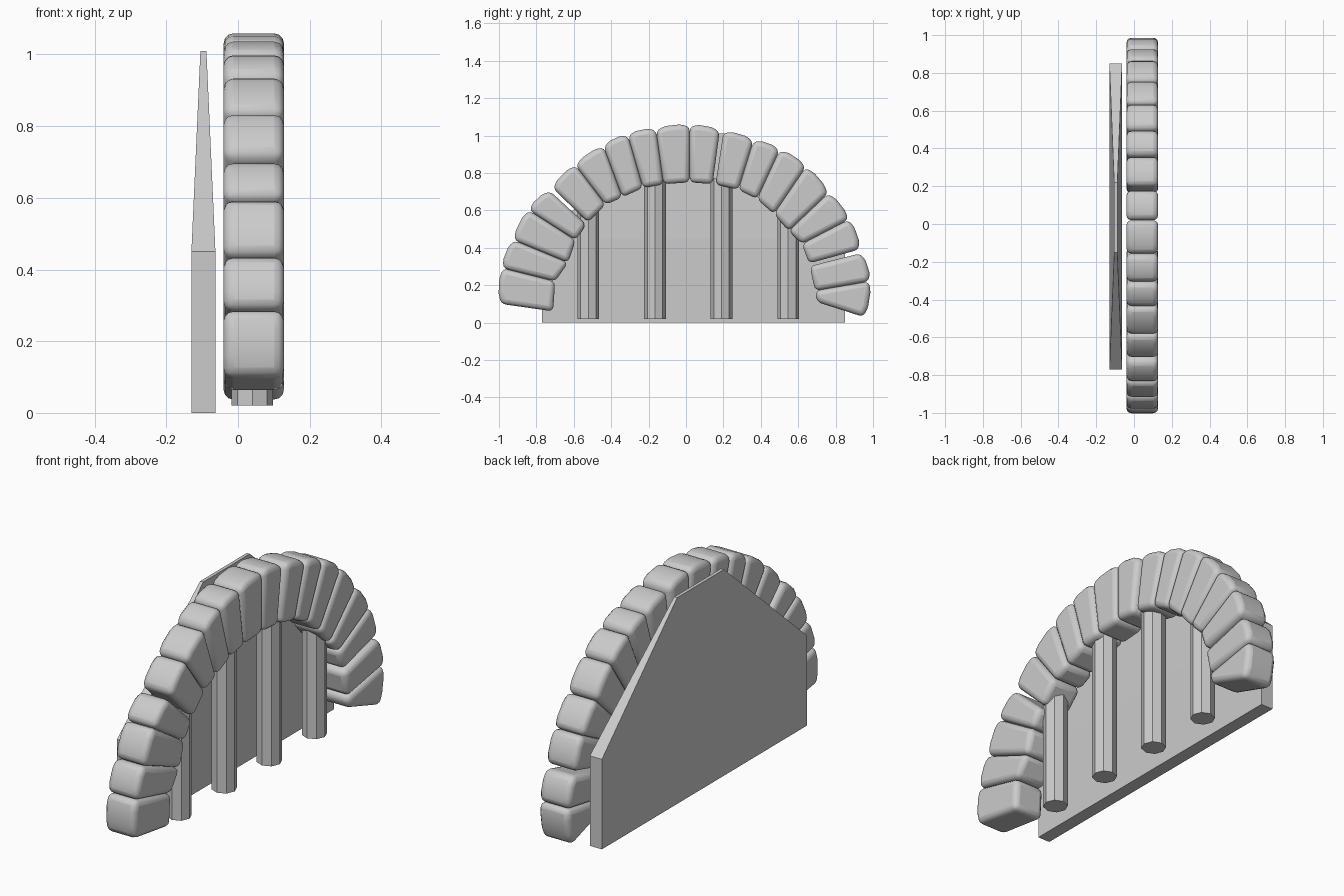
import bpy
import bmesh
from math import pi
from mathutils import Vector

cube = bpy.data.objects.get("Cube")
if cube:
    bpy.data.objects.remove(cube, do_unlink=True)

# One plain stone grey for everything
grey = bpy.data.materials.new("stone_grey")
grey.use_nodes = True
colour = (0.6, 0.6, 0.6, 1)
grey.diffuse_color = colour
grey.node_tree.nodes["Principled BSDF"].inputs["Base Color"].default_value = colour


def add_object(name, bm):
    bmesh.ops.recalc_face_normals(bm, faces=bm.faces)
    mesh = bpy.data.meshes.new(name)
    bm.to_mesh(mesh)
    bm.free()
    mesh.materials.append(grey)
    obj = bpy.data.objects.new(name, mesh)
    bpy.context.collection.objects.link(obj)
    return obj


def prism(profile, x_low, x_high):
    """Extrude a (y, z) profile along x."""
    bm = bmesh.new()
    face = bm.faces.new([bm.verts.new((x_low, y, z)) for y, z in profile])
    grown = bmesh.ops.extrude_face_region(bm, geom=[face])["geom"]
    moved = [v for v in grown if isinstance(v, bmesh.types.BMVert)]
    bmesh.ops.translate(bm, verts=moved, vec=(x_high - x_low, 0, 0))
    return bm


# Back panel, thinning from its shoulders to its top edge
BACK, FRONT, SHOULDER, TOP = -0.13, -0.063, 0.45, 1.01
panel = prism([(-0.77, 0), (0.85, 0), (0.85, SHOULDER), (0.22, TOP),
               (-0.15, TOP), (-0.77, SHOULDER)], BACK, FRONT)
# Split the two wide faces at the shoulder line
bmesh.ops.bisect_plane(panel, geom=panel.verts[:] + panel.edges[:] + panel.faces[:],
                       plane_co=(0, 0, SHOULDER), plane_no=(0, 0, 1))
middle = (BACK + FRONT) / 2
for v in panel.verts:
    if v.co.z > SHOULDER + 0.1:
        v.co.x = middle + (v.co.x - middle) * 0.25
add_object("back_panel", panel)

# Four eight-sided bars
BAR_LOW, BAR_HIGH = 0.02, 0.77
for i in range(4):
    bm = bmesh.new()
    bmesh.ops.create_cone(bm, cap_ends=True, segments=8, radius1=0.058,
                          radius2=0.058, depth=BAR_HIGH - BAR_LOW)
    bar = add_object(f"bar_{i + 1}", bm)
    bar.location = (0.04, -0.522 + 0.356 * i, (BAR_LOW + BAR_HIGH) / 2)

# Joints between the arch stones: outer y, z and inner y, z
joints = [
    (-.99, .10, -.71, .06), (-.98, .29, -.70, .22), (-.92, .44, -.63, .32),
    (-.84, .60, -.59, .44), (-.72, .71, -.53, .53), (-.59, .84, -.43, .63),
    (-.44, .94, -.34, .67), (-.31, 1.0, -.23, .72), (-.16, 1.03, -.12, .74),
    (.02, 1.05, .02, .75), (.19, 1.02, .15, .74), (.36, .97, .28, .71),
    (.50, .92, .38, .66), (.64, .83, .47, .58), (.76, .69, .55, .49),
    (.87, .55, .62, .42), (.93, .38, .66, .31), (.98, .22, .69, .17),
    (.95, .03, .70, .11),
]
open_joints = {4, 10, 16}

# Rounded arch stones with slightly swollen outer faces
for i in range(len(joints) - 1):
    a, b = joints[i], joints[i + 1]
    out_a, in_a = Vector(a[:2]), Vector(a[2:])
    out_b, in_b = Vector(b[:2]), Vector(b[2:])
    # Pull back from the open joints to leave a visible gap
    if i in open_joints:
        out_a, in_a = out_a.lerp(out_b, 0.06), in_a.lerp(in_b, 0.06)
    if i + 1 in open_joints:
        out_b, in_b = out_b.lerp(out_a, 0.06), in_b.lerp(in_a, 0.06)
    along = out_b - out_a
    outward = Vector((-along.y, along.x)).normalized() * 0.015
    profile = [in_a, out_a, out_a.lerp(out_b, 0.3) + outward,
               out_a.lerp(out_b, 0.7) + outward, out_b, in_b]
    stone = add_object(f"arch_stone_{i + 1}", prism(profile, -0.04, 0.128))
    bevel = stone.modifiers.new("rounding", "BEVEL")
    bevel.width = 0.027
    bevel.segments = 3
    bevel.limit_method = "ANGLE"
    bevel.angle_limit = pi / 6
    bpy.ops.object.select_all(action="DESELECT")
    stone.select_set(True)
    bpy.context.view_layer.objects.active = stone
    bpy.ops.object.shade_smooth_by_angle(angle=pi / 5)
